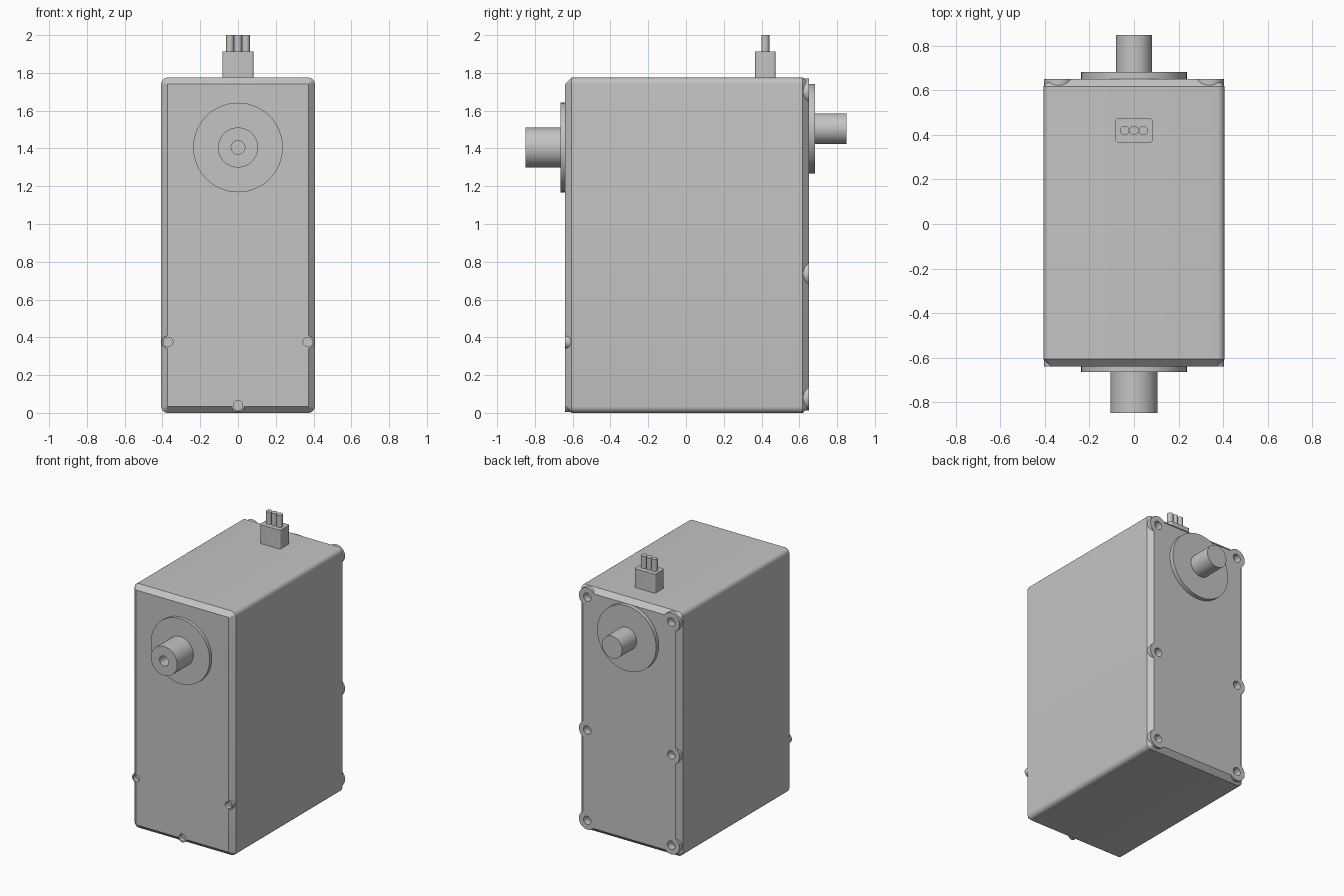
import bpy, bmesh, math

old = bpy.data.objects.get("Cube")
if old:
    bpy.data.objects.remove(old, do_unlink=True)

grey = bpy.data.materials.new("light grey")
grey.use_nodes = True
GREY = (0.55, 0.55, 0.55, 1)
grey.diffuse_color = GREY
grey.node_tree.nodes["Principled BSDF"].inputs["Base Color"].default_value = GREY


def finish(name, bm):
    bmesh.ops.recalc_face_normals(bm, faces=bm.faces)
    mesh = bpy.data.meshes.new(name)
    bm.to_mesh(mesh)
    bm.free()
    ob = bpy.data.objects.new(name, mesh)
    bpy.context.collection.objects.link(ob)
    mesh.materials.append(grey)
    return ob


def smooth(ob):
    bpy.ops.object.select_all(action='DESELECT')
    ob.select_set(True)
    bpy.context.view_layer.objects.active = ob
    bpy.ops.object.shade_smooth_by_angle(angle=math.radians(30))


def rounded_rect(hx, hy, r, steps=6):
    """Counter-clockwise outline of a rounded rectangle."""
    pts = []
    for i, (sx, sy) in enumerate([(1, 1), (-1, 1), (-1, -1), (1, -1)]):
        for k in range(steps + 1):
            a = (i + k / steps) * math.pi / 2
            pts.append((sx * (hx - r) + r * math.cos(a), sy * (hy - r) + r * math.sin(a)))
    return pts


def loft(name, rings):
    """Skin equal-length rings and cap both ends."""
    bm = bmesh.new()
    vs = [[bm.verts.new(p) for p in ring] for ring in rings]
    n = len(vs[0])
    for a, b in zip(vs, vs[1:]):
        for i in range(n):
            bm.faces.new((a[i], a[(i + 1) % n], b[(i + 1) % n], b[i]))
    bm.faces.new(vs[0])
    bm.faces.new(vs[-1])
    return finish(name, bm)


def turned(name, x, z, profile, n=48):
    """Stack of circles (radius, y) around an axis along y."""
    rings = []
    for r, y in profile:
        angles = [2 * math.pi * i / n for i in range(n)]
        rings.append([(x + r * math.cos(a), y, z + r * math.sin(a)) for a in angles])
    return loft(name, rings)


def combine(target, others, operation):
    """Boolean each helper into the target, then drop the helper."""
    bpy.context.view_layer.objects.active = target
    for ob in others:
        ob.hide_render = True
        mod = target.modifiers.new("cut", 'BOOLEAN')
        mod.operation = operation
        mod.solver = 'EXACT'
        mod.object = ob
        bpy.ops.object.modifier_apply(modifier=mod.name)
        bpy.data.objects.remove(ob, do_unlink=True)


# Case: rounded long edges, chamfered front and back
HX, HZ, FRONT, BACK, C = 0.407, 0.8875, -0.64, 0.652, 0.034


def case_ring(y, inset):
    r = 0.034 if inset == 0 else 0.001
    return [(x, y, z + HZ) for x, z in rounded_rect(HX - inset, HZ - inset, r)]


case = loft("case", [case_ring(FRONT, C), case_ring(FRONT + C, 0),
                     case_ring(BACK - C, 0), case_ring(BACK, C)])

# Screw bosses flush with the front and back, with blind holes
front_spots = [(-0.37, 0.375), (0.37, 0.375), (0, 0.04)]
back_spots = [(s * 0.338, z) for s in (-1, 1) for z in (0.08, 0.737, 1.703)]
bosses, holes = [], []
for x, z in front_spots:
    bosses.append(turned("front_boss", x, z, [(0.034, FRONT), (0.034, FRONT + 0.06)], 32))
    holes.append(turned("front_hole", x, z, [(0.025, FRONT - 0.02), (0.025, FRONT + 0.03)], 32))
for x, z in back_spots:
    bosses.append(turned("back_boss", x, z, [(0.067, BACK), (0.067, BACK - 0.06)]))
    holes.append(turned("back_hole", x, z, [(0.03, BACK + 0.02), (0.03, BACK - 0.05)], 32))
combine(case, bosses, 'UNION')
combine(case, holes, 'DIFFERENCE')
smooth(case)

# Output shaft with its collar and centre hole
smooth(turned("output_shaft", 0, 1.405, [
    (0.237, FRONT + 0.01), (0.237, -0.664), (0.106, -0.664), (0.106, -0.85),
    (0.036, -0.85), (0.036, -0.75)], 64))

# Rear pivot with its collar
smooth(turned("rear_pivot", 0, 1.505, [
    (0.237, BACK - 0.01), (0.237, 0.682), (0.081, 0.682), (0.081, 0.85)], 64))

# Connector block with three pins
PLUG_Y = 0.42
block = rounded_rect(0.083, 0.054, 0.012)
smooth(loft("connector_block", [[(x, y + PLUG_Y, z) for x, y in block] for z in (1.76, 1.912)]))
for side, name in zip((-1, 0, 1), ("right_pin", "middle_pin", "left_pin")):
    circle = rounded_rect(0.021, 0.021, 0.0209)
    smooth(loft(name, [[(x + side * 0.042, y + PLUG_Y, z) for x, y in circle]
                       for z in (1.9, 2.0)]))
